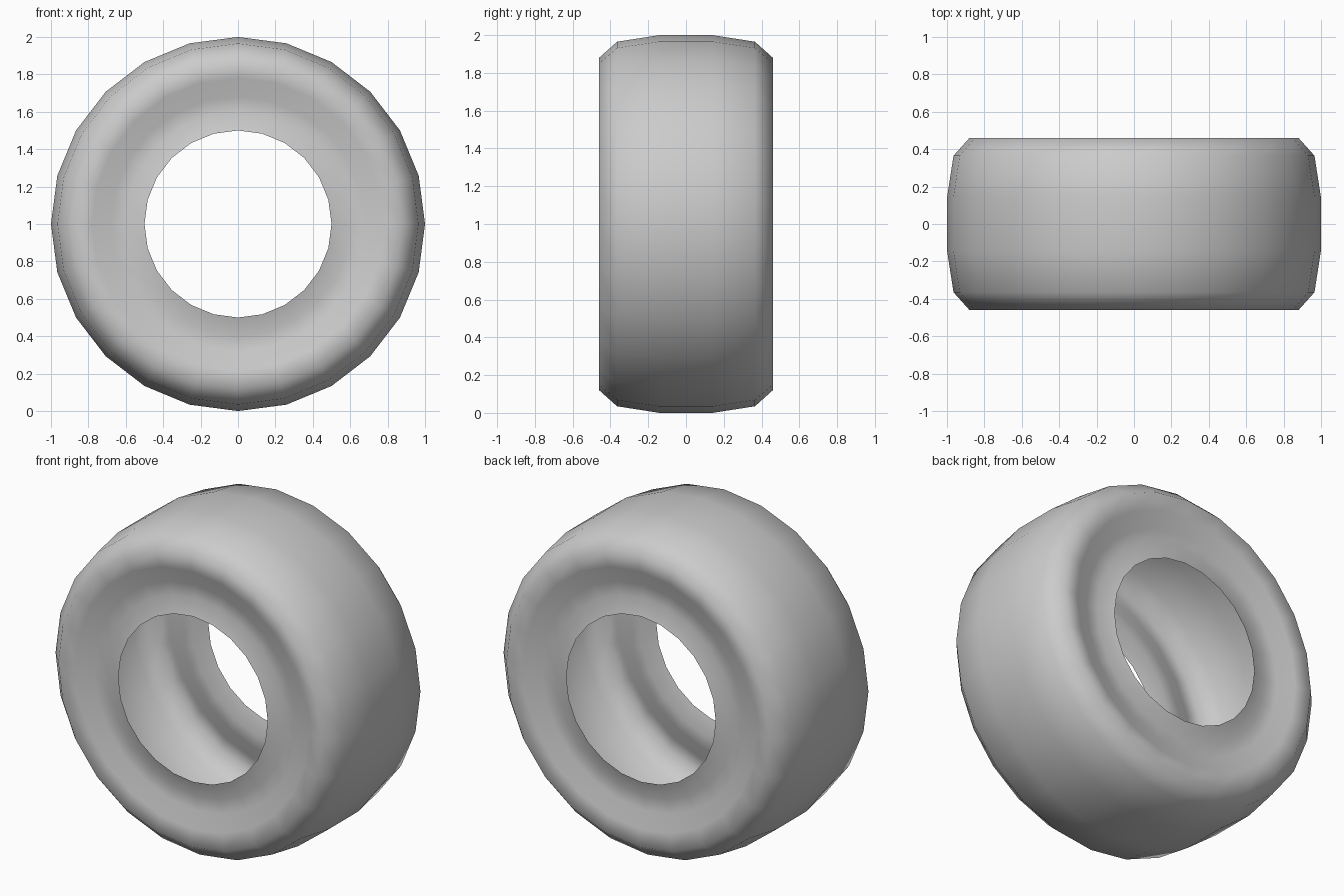
import bpy, bmesh, math
from mathutils import Vector

cube = bpy.data.objects.get("Cube")
if cube:
    bpy.data.objects.remove(cube, do_unlink=True)

SIDES = 24
CENTRE = Vector((0, 0, 1))

# Rubber colour
rubber = bpy.data.materials.new("grey_rubber")
rubber.use_nodes = True
grey = (0.6, 0.6, 0.6, 1)
rubber.diffuse_color = grey
rubber.node_tree.nodes["Principled BSDF"].inputs["Base Color"].default_value = grey

# Half cross-section (y, radius): tread, shoulder, sidewall groove, bead
half = [(0.14, 1.0), (0.365, 0.965), (0.46, 0.88), (0.445, 0.78),
        (0.405, 0.68), (0.40, 0.60), (0.43, 0.50)]
profile = [(-y, r) for y, r in reversed(half)] + half

# Open hollow tyre, turned around the y axis
bm = bmesh.new()
verts = [bm.verts.new((0, y, 1 + r)) for y, r in profile]
edges = [bm.edges.new(pair) for pair in zip(verts, verts[1:])]
bmesh.ops.spin(bm, geom=verts + edges, cent=CENTRE, axis=(0, 1, 0),
               angle=math.tau, steps=SIDES, use_merge=False)
bmesh.ops.remove_doubles(bm, verts=bm.verts, dist=0.0005)

# Point the tread outwards
bm.normal_update()
tread = max(bm.faces, key=lambda f: (f.calc_center_median() - CENTRE).xz.length)
if tread.normal.dot(tread.calc_center_median() - CENTRE) < 0:
    bmesh.ops.reverse_faces(bm, faces=bm.faces)
for face in bm.faces:
    face.smooth = True

mesh = bpy.data.meshes.new("tyre")
bm.to_mesh(mesh)
bm.free()
mesh.materials.append(rubber)
tyre = bpy.data.objects.new("tyre", mesh)
bpy.context.collection.objects.link(tyre)
